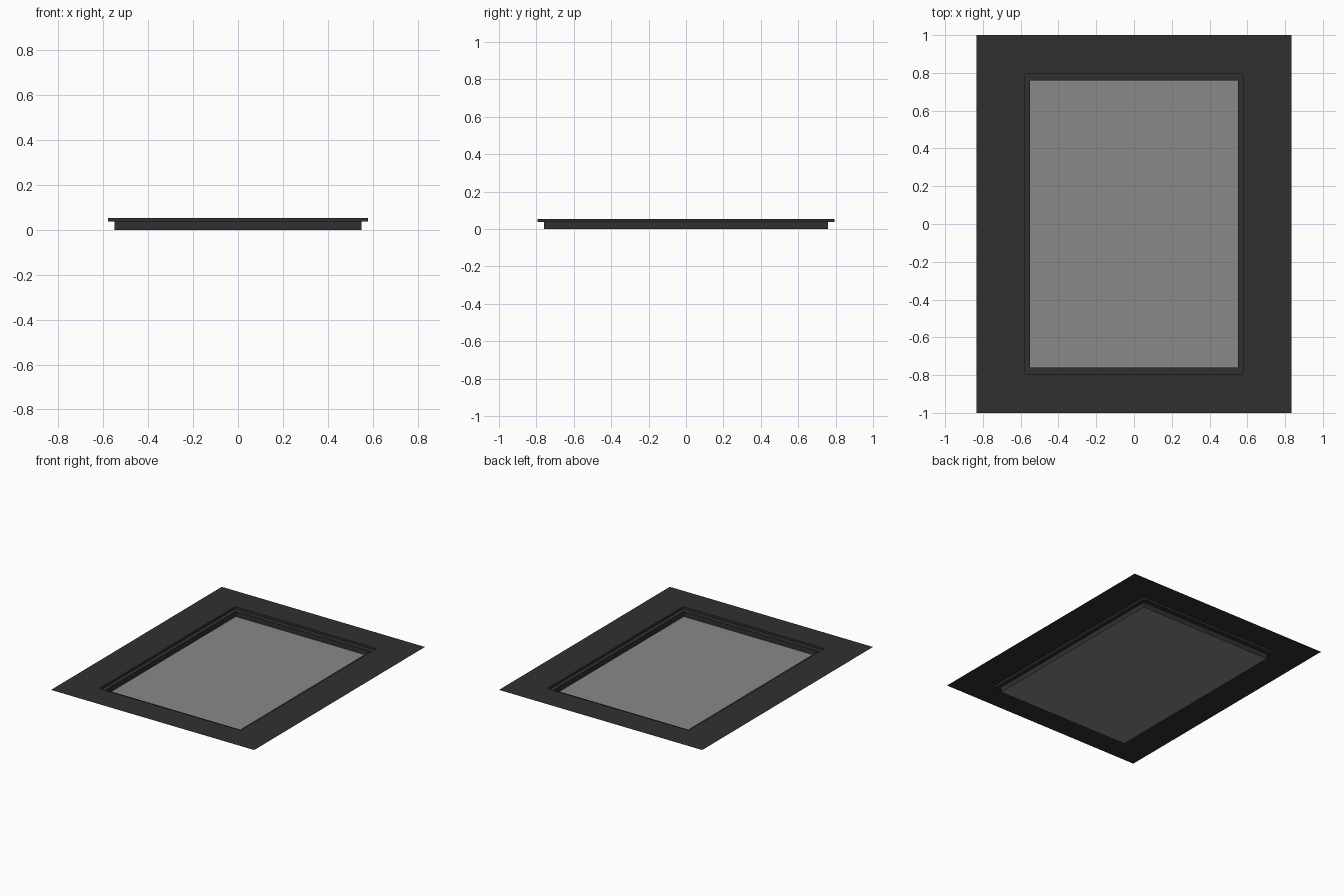
import bpy, bmesh

if "Cube" in bpy.data.objects:
    bpy.data.objects.remove(bpy.data.objects["Cube"])


def material(name, rgba):
    m = bpy.data.materials.new(name)
    m.diffuse_color = rgba
    m.use_nodes = True
    m.node_tree.nodes["Principled BSDF"].inputs["Base Color"].default_value = m.diffuse_color
    return m


def add_object(name, bm, mat):
    me = bpy.data.meshes.new(name)
    bm.to_mesh(me)
    bm.free()
    me.materials.append(mat)
    ob = bpy.data.objects.new(name, me)
    bpy.context.collection.objects.link(ob)
    return ob


def loop(bm, hx, hy, z):
    """Rectangle of four vertices, counter-clockwise from above."""
    return [bm.verts.new((sx * hx, sy * hy, z))
            for sx, sy in ((-1, -1), (1, -1), (1, 1), (-1, 1))]


dark = material("dark_frame", (0.03, 0.03, 0.03, 1))
clear = material("tinted_glass", (0.25, 0.25, 0.25, 0.65))

# Sheet frame: flat flange, shallow step, ledge, then wall down to the pane
profile = [
    (0.833, 1.0, 0.053),
    (0.58, 0.795, 0.053),
    (0.58, 0.795, 0.037),
    (0.55, 0.76, 0.037),
    (0.55, 0.76, 0.0),
]
bm = bmesh.new()
loops = [loop(bm, *p) for p in profile]
for outer, inner in zip(loops, loops[1:]):
    for i in range(4):
        j = (i + 1) % 4
        bm.faces.new((outer[i], outer[j], inner[j], inner[i]))
add_object("window_frame", bm, dark)

# Glass pane closing the bottom of the recess
bm = bmesh.new()
bm.faces.new(loop(bm, 0.55, 0.76, 0.0))
add_object("glass_pane", bm, clear)
